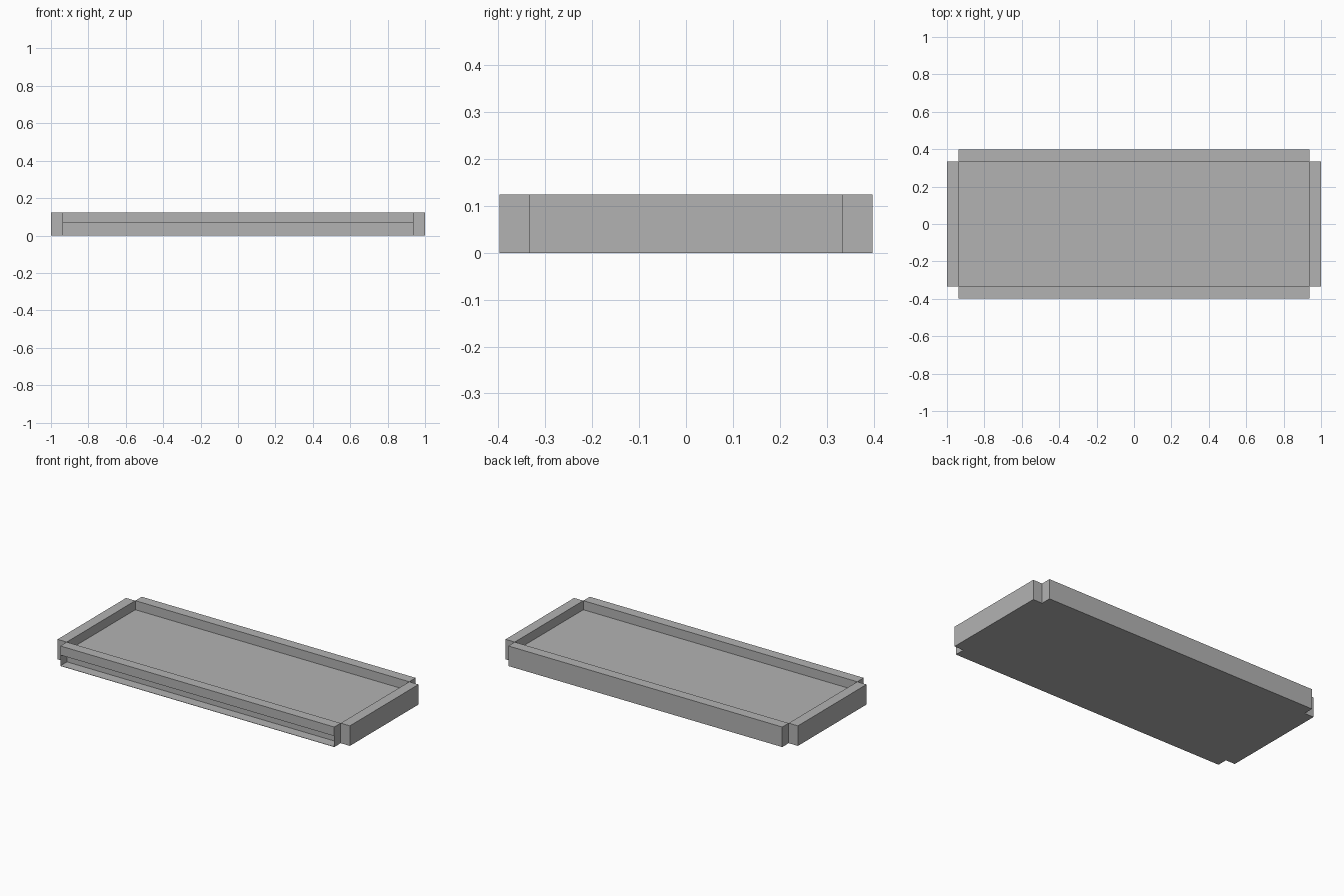
import bpy

default = bpy.data.objects.get("Cube")
if default:
    bpy.data.objects.remove(default, do_unlink=True)

# Overall sizes
HX, HY, TOP = 1.0, 0.398, 0.124
WALL, FLOOR, SHEET = 0.063, 0.068, 0.002
IX, IY = HX - WALL, HY - WALL

grey = bpy.data.materials.new("plain_grey")
grey.use_nodes = True
colour = (0.45, 0.45, 0.45, 1)
grey.diffuse_color = colour
grey.node_tree.nodes["Principled BSDF"].inputs["Base Color"].default_value = colour


def box(name, low, high):
    """Flat-sided block between two opposite corners."""
    bpy.ops.mesh.primitive_cube_add(size=1)
    part = bpy.context.object
    part.name = name
    for v in part.data.vertices:
        v.co = [h if c > 0 else l for c, l, h in zip(v.co, low, high)]
    part.data.materials.append(grey)
    return part


# Raised floor slab
box("floor_slab", (-IX, -IY, 0), (IX, IY, FLOOR))

# Full-height walls on the sides and back, leaving the corners notched
box("left_wall", (IX, -IY, 0), (HX, IY, TOP))
box("right_wall", (-HX, -IY, 0), (-IX, IY, TOP))
box("back_wall", (-IX, IY, 0), (IX, HY, TOP))

# Front wall: upper rail over an open slot, with thin bottom and end sheets
box("front_rail", (-IX, -HY, FLOOR), (IX, -IY, TOP))
box("front_slot_bottom", (-IX, -HY, 0), (IX, -IY, SHEET))
for name, x in (("left_slot_end", IX - SHEET), ("right_slot_end", -IX)):
    box(name, (x, -HY, SHEET), (x + SHEET, -IY, FLOOR))
